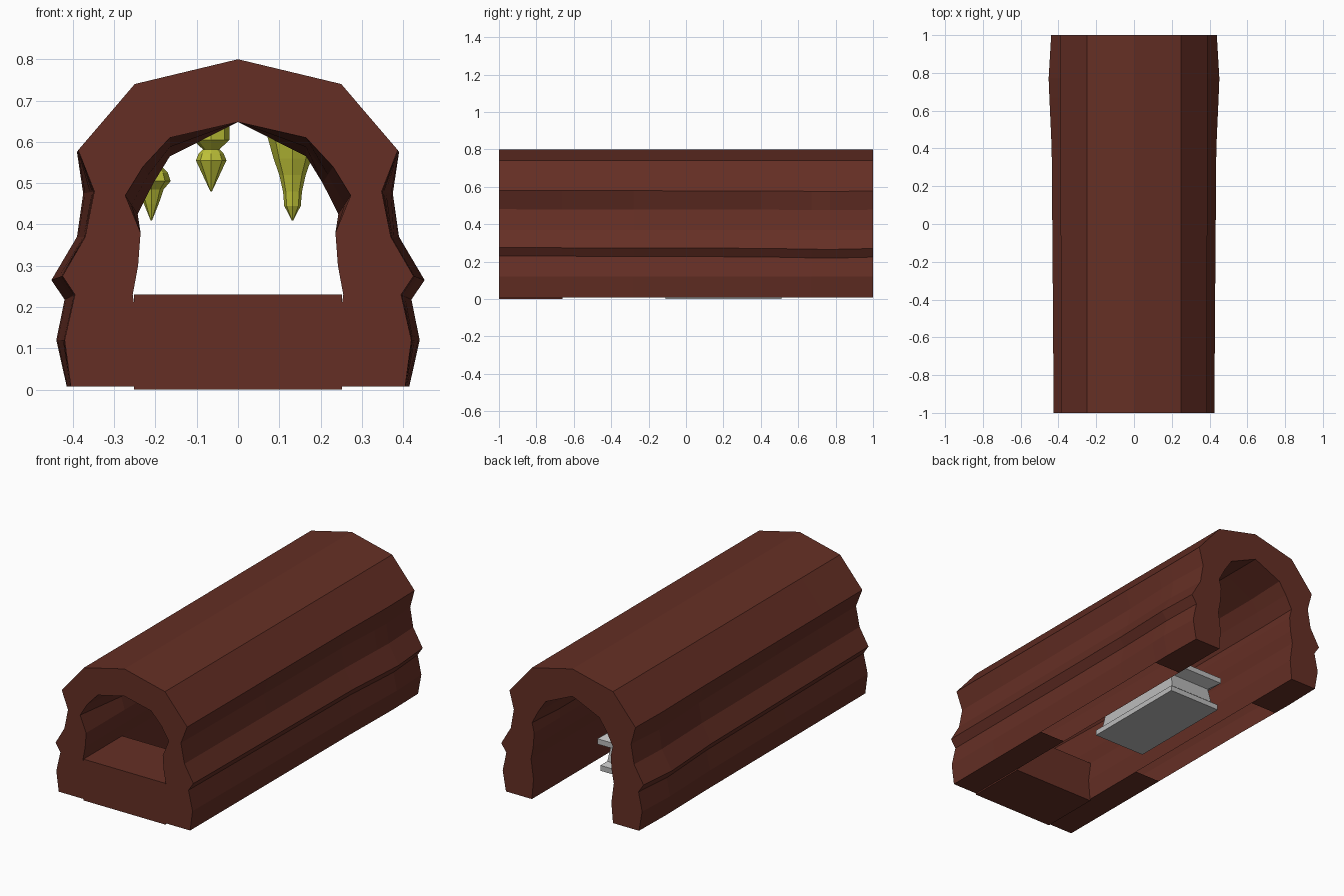
import bpy, bmesh, math

if "Cube" in bpy.data.objects:
    bpy.data.objects.remove(bpy.data.objects["Cube"])

def material(name, rgb):
    m = bpy.data.materials.new(name)
    m.diffuse_color = (*rgb, 1)
    m.use_nodes = True
    m.node_tree.nodes["Principled BSDF"].inputs["Base Color"].default_value = m.diffuse_color
    return m

brown = material("red_brown_rock", (0.13, 0.028, 0.018))
grey = material("grey_stone", (0.5, 0.5, 0.5))
yellow = material("yellow_crystal", (0.52, 0.54, 0.04))

def finish(bm, name, mat):
    bmesh.ops.recalc_face_normals(bm, faces=bm.faces)
    me = bpy.data.meshes.new(name)
    bm.to_mesh(me)
    bm.free()
    me.materials.append(mat)
    ob = bpy.data.objects.new(name, me)
    bpy.context.collection.objects.link(ob)
    return ob

def mix(a, b, t):
    return [(p[0] + (q[0] - p[0]) * t, p[1] + (q[1] - p[1]) * t) for p, q in zip(a, b)]

def mirrored(half):
    return half + [(-x, z) for x, z in reversed(half[:-1])]

# half cross-sections from foot to crown
outer_narrow = [(.405, .008), (.42, .12), (.395, .23), (.425, .275), (.37, .37),
                (.348, .48), (.387, .58), (.25, .74), (0, .80)]
outer_wide = [(.415, .008), (.44, .12), (.42, .218), (.452, .265), (.39, .37),
              (.375, .475), (.39, .575), (.25, .74), (0, .80)]
inner_front = [(.25, .008), (.24, .12), (.255, .23), (.242, .30), (.236, .38),
               (.273, .47), (.23, .54), (.165, .61), (0, .648)]
inner_back = [(.25, .008), (.24, .12), (.255, .23), (.242, .30), (.236, .38),
              (.243, .425), (.205, .50), (.165, .565), (0, .648)]

# tunnel shell: (y, widening outside, change inside)
stations = [(-1, 0, 0), (-.66, .1, .5), (-.28, .2, 1), (.4, .4, 1),
            (.67, .85, 1), (.77, 1, 1), (1, .5, .8)]
bm = bmesh.new()
rings = []
for y, w, t in stations:
    out = mirrored(mix(outer_narrow, outer_wide, w))
    inn = mirrored(mix(inner_front, inner_back, t))
    rings.append(([bm.verts.new((x, y, z)) for x, z in out],
                  [bm.verts.new((x, y, z)) for x, z in inn]))
n = len(rings[0][0])
for (o0, i0), (o1, i1) in zip(rings, rings[1:]):
    for k in range(n - 1):
        bm.faces.new((o0[k], o0[k + 1], o1[k + 1], o1[k]))
        bm.faces.new((i0[k + 1], i0[k], i1[k], i1[k + 1]))
    for k in (0, n - 1):
        bm.faces.new((o0[k], i0[k], i1[k], o1[k]))
for o, i in (rings[0], rings[-1]):
    for k in range(n - 1):
        bm.faces.new((o[k], o[k + 1], i[k + 1], i[k]))
bmesh.ops.recalc_face_normals(bm, faces=bm.faces)
# wall feet are open along the middle
bmesh.ops.delete(bm, geom=[f for f in bm.faces
                           if all(v.co.z < .01 for v in f.verts)
                           and -.28 < f.calc_center_median().y < .67],
                 context='FACES_ONLY')
finish(bm, "tunnel_shell", brown)

# stack of cross-sections lofted upward
def loft(name, sections, mat):
    bm = bmesh.new()
    loops = [[bm.verts.new(p) for p in s] for s in sections]
    m = len(loops[0])
    for a, b in zip(loops, loops[1:]):
        for k in range(m):
            bm.faces.new((a[k], a[(k + 1) % m], b[(k + 1) % m], b[k]))
    bm.faces.new(loops[0][::-1])
    bm.faces.new(loops[-1])
    return finish(bm, name, mat)

def rect(cx, cy, hx, hy, z):
    return [(cx + sx * hx, cy + sy * hy, z)
            for sx, sy in ((-1, -1), (1, -1), (1, 1), (-1, 1))]

# raised entrance floor
loft("entrance_floor", [rect(0, -.83, .252, .17, z) for z in (0, .23)], brown)

# stone block with stepped base and overhanging lid
steps = [(.16, .31, 0), (.16, .31, .03), (.135, .285, .05), (.125, .27, .13),
         (.165, .33, .155), (.165, .33, .185), (.125, .29, .215)]
loft("stone_plinth", [rect(.01, .2, *s) for s in steps], grey)

# hanging crystals: radius / height profiles from tip to root
def crystal(name, cx, cy, profile):
    loft(name, [[(cx + r * math.cos(a * math.pi / 4), cy + r * math.sin(a * math.pi / 4), z)
                 for a in range(8)] for r, z in profile], yellow)

crystal("hanging_crystal_left", -.21, -.1,
        [(.002, .41), (.018, .45), (.03, .485), (.047, .505), (.04, .525), (.025, .54), (.04, .58), (.04, .62)])
crystal("hanging_crystal_middle", -.065, .15,
        [(.002, .48), (.037, .555), (.03, .572), (.02, .582), (.045, .605), (.045, .66), (.04, .69)])
crystal("hanging_crystal_right", .132, .35,
        [(.002, .41), (.02, .445), (.023, .48), (.032, .52), (.046, .56), (.06, .61), (.06, .66)])
